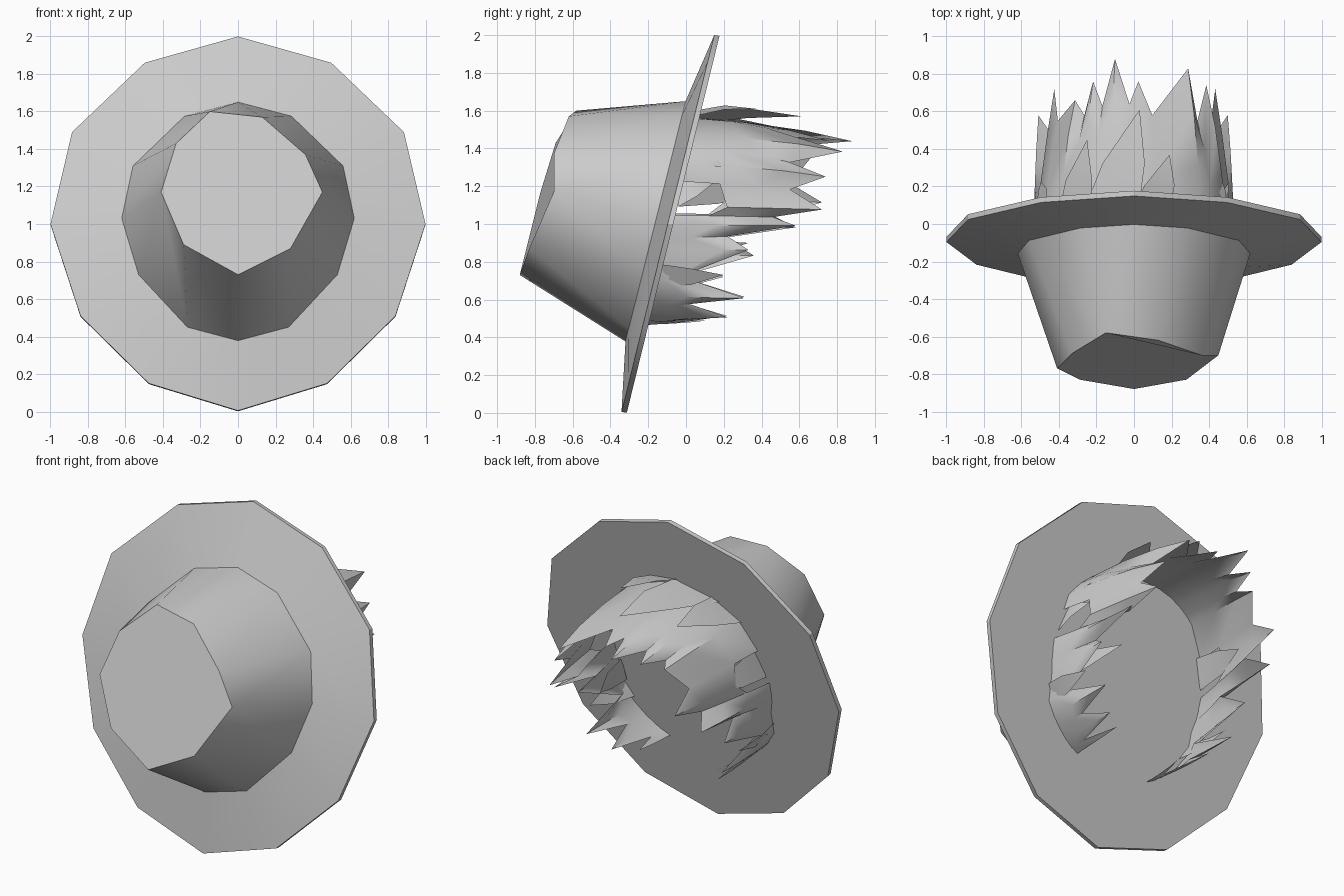
import bpy, bmesh, math
from mathutils import Vector

if "Cube" in bpy.data.objects:
    bpy.data.objects.remove(bpy.data.objects["Cube"])


def make_object(name, verts, faces, angle=35):
    mesh = bpy.data.meshes.new(name)
    bm = bmesh.new()
    vs = [bm.verts.new(v) for v in verts]
    for f in faces:
        bm.faces.new([vs[i] for i in f])
    bmesh.ops.remove_doubles(bm, verts=bm.verts, dist=0.0005)
    bmesh.ops.recalc_face_normals(bm, faces=bm.faces)
    bm.to_mesh(mesh)
    bm.free()
    ob = bpy.data.objects.new(name, mesh)
    bpy.context.collection.objects.link(ob)
    bpy.ops.object.select_all(action='DESELECT')
    ob.select_set(True)
    bpy.context.view_layer.objects.active = ob
    bpy.ops.object.shade_smooth_by_angle(angle=math.radians(angle))
    return ob


def mirror_ring(half):
    # half profile from top to bottom becomes a closed ring of 12
    return half + [(-x, z) for x, z in half[-2:0:-1]]


def bridge(a, b, n=12):
    return [(a + i, a + (i + 1) % n, b + (i + 1) % n, b + i) for i in range(n)]


# tilted brim plane
def plane_y(z, off=0.0):
    return -0.3425 + 0.246 * z + off


rim = mirror_ring([(0, 2), (.497, 1.86), (.885, 1.49), (1, 1), (.84, .51), (.475, .15), (0, .005)])
base = mirror_ring([(0, 1.65), (.285, 1.575), (.56, 1.31), (.62, 1.03), (.53, .73), (.27, .45), (0, .378)])
rim_front = [(x, plane_y(z), z) for x, z in rim]
rim_back = [(x, plane_y(z, .028), z - .004) for x, z in rim]
crown_base = [(x, -0.415 + .25 * z, z) for x, z in base]

# brim: shallow cone in front, flat closed back
make_object("hat_brim", crown_base + rim_front + rim_back,
            bridge(0, 12) + bridge(12, 24) + [tuple(range(24, 36))], 30)

# crown: tapers to a slanted, irregular flat end
peak, right, left = (-.15, -.58, 1.6), (.45, -.70, 1.17), (-.41, -.77, 1.17)
end = [peak, (.13, -.62, 1.57), (.36, -.70, 1.37), right, right, (.28, -.83, .87),
       (0, -.88, .73), (-.29, -.83, .89), left, left, (-.33, -.69, 1.43), peak]
verts, faces = crown_base + end, []
for i in range(12):
    j = (i + 1) % 12
    if end[i] == end[j]:
        faces.append((i, j, 12 + i))
    else:
        faces += [(i, j, 12 + j), (i, 12 + j, 12 + i)]
make_object("hat_crown", verts, faces, 60)
ring = [p for i, p in enumerate(end) if p != end[i - 1]]
make_object("hat_crown_end", ring, [tuple(range(len(ring)))], 30)


def polar(deg, r, y):
    t = math.radians(deg)
    return Vector((r * math.sin(t), y, 1.0 + r * math.cos(t)))


def hair_root(deg):
    # slightly squared top, narrower sides, long bottom
    a = abs(deg)
    r = .56 + .025 * math.sin(math.radians(2 * a)) if a < 90 else .56
    if 60 < a < 120:
        r -= .025
    elif a >= 120:
        r += .03
    p = polar(deg, r, 0)
    p.y = plane_y(p.z, .02)
    return p


# hair shell: (angle from top, length, radius), alternating notches and tips
edge = [(-154, .10, .57), (-149, -.10, .59), (-143, .22, .61), (-137, .01, .58),
        (-130, .31, .60), (-121, -.03, .54), (-108, .36, .54), (-99, .20, .47),
        (-92, .58, .51), (-84, .46, .43), (-75, .72, .44), (-62, .55, .46),
        (-42, .66, .47), (-36, .58, .45), (-29, .76, .45), (-22, .63, .45),
        (-13, .88, .45), (-3, .64, .46), (3, .76, .44), (12, .58, .47),
        (37, .83, .48), (46, .55, .47), (57, .74, .46), (66, .55, .45),
        (80, .72, .44), (85, .46, .42), (91, .58, .50), (98, .22, .47),
        (105, .33, .53), (121, -.03, .54), (130, .31, .61), (137, .02, .58),
        (144, .22, .61), (150, -.08, .59), (155, .13, .55)]
verts, faces = [], []
for a, y, r in edge:
    p, q = hair_root(a), polar(a, r, y)
    verts.append(p)
    for t in (.35, .7):
        m = p.lerp(q, t)
        out = Vector((m.x, 0, m.z - 1)).normalized()
        verts.append(m + out * (.02 if abs(a) < 60 else .005))
    verts.append(q)
for c in range(len(edge) - 1):
    mid = abs(edge[c][0] + edge[c + 1][0]) / 2
    for k in range(3):
        if k == 0 and 68 < mid < 85:      # side openings near the brim
            continue
        i = c * 4 + k
        faces.append((i, i + 4, i + 5, i + 1))
make_object("hair_shell", verts, faces, 40)


# loose locks: two roots, a middle pair and a tip each
def lock(name, a0, a1, r0, y0, tip, bulge=.02):
    a, b, t = polar(a0, r0, y0), polar(a1, r0, y0), Vector(tip)
    out = Vector(((a + b).x, 0, (a + b).z - 2)).normalized() * bulge
    c, d = a.lerp(t, .5) + out + (a - b) * .12, b.lerp(t, .5) + out + (b - a) * .12
    make_object(name, [a, b, c, d, t], [(0, 1, 3, 2), (2, 3, 4)], 40)


locks = [(-28, 2, .60, .04, (.03, .61, 1.57)), (-3, 18, .60, .04, (.19, .37, 1.61)),
         (-44, -22, .59, .02, (-.25, .45, 1.52)),
         (32, 56, .57, .02, (.44, .32, 1.30)), (64, 80, .53, -.04, (.45, .15, 1.22)),
         (-80, -60, .53, -.04, (-.45, .38, 1.15)), (100, 114, .52, -.10, (.36, .33, .90)),
         (112, 126, .56, -.16, (.52, .20, .73)), (-126, -112, .56, -.16, (-.50, .20, .72))]
for n, args in enumerate(locks):
    lock("hair_lock_%d" % n, *args)
